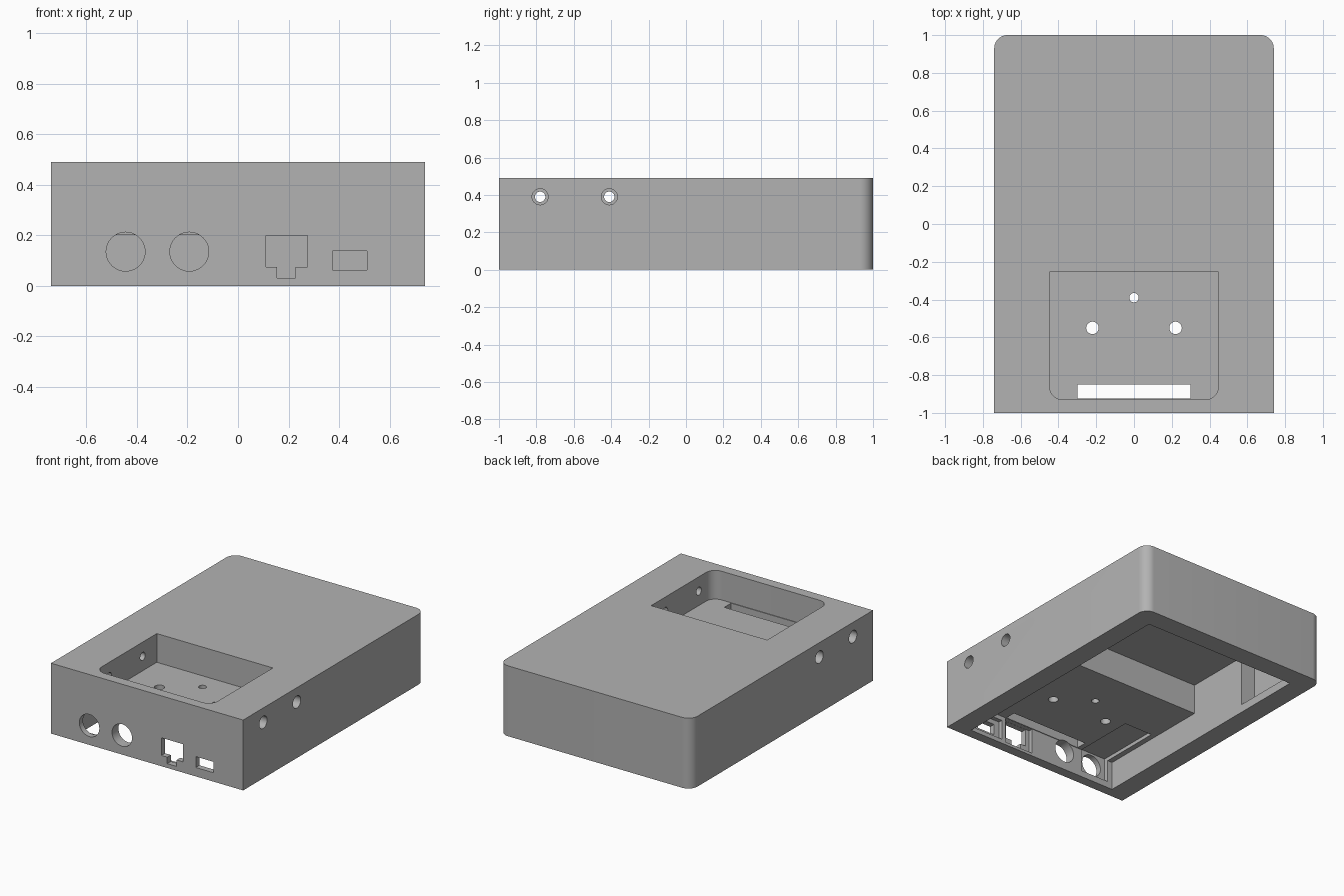
import bpy, bmesh, math
from mathutils import Vector

cube = bpy.data.objects.get("Cube")
if cube:
    bpy.data.objects.remove(cube, do_unlink=True)

grey = bpy.data.materials.new("matte_grey")
grey.use_nodes = True
COLOR = (0.45, 0.45, 0.45, 1)
grey.diffuse_color = COLOR
grey.node_tree.nodes["Principled BSDF"].inputs["Base Color"].default_value = COLOR


def prism(name, points, axis, lo, hi):
    """Extrude a 2D outline along an axis from lo to hi."""
    place = {"x": lambda u, v, w: (w, u, v),
             "y": lambda u, v, w: (u, w, v),
             "z": lambda u, v, w: (u, v, w)}[axis]
    bm = bmesh.new()
    face = bm.faces.new([bm.verts.new(place(u, v, lo)) for u, v in points])
    step = Vector(place(0, 0, hi - lo))
    extruded = bmesh.ops.extrude_face_region(bm, geom=[face])["geom"]
    bmesh.ops.translate(bm, vec=step, verts=[g for g in extruded if isinstance(g, bmesh.types.BMVert)])
    bmesh.ops.recalc_face_normals(bm, faces=bm.faces)
    mesh = bpy.data.meshes.new(name)
    bm.to_mesh(mesh)
    bm.free()
    mesh.materials.append(grey)
    obj = bpy.data.objects.new(name, mesh)
    bpy.context.collection.objects.link(obj)
    return obj


def rect(u0, u1, v0, v1):
    return [(u0, v0), (u1, v0), (u1, v1), (u0, v1)]


def circle(u, v, r, n=40):
    return [(u + r * math.cos(2 * math.pi * i / n), v + r * math.sin(2 * math.pi * i / n))
            for i in range(n)]


def round_end(half, square_v, round_v, r, n=10):
    """Rectangle whose two corners at round_v are rounded."""
    s = 1 if round_v > square_v else -1
    arc = [(half - r + r * math.cos(t), round_v - s * r + s * r * math.sin(t))
           for t in (math.pi / 2 * i / n for i in range(n + 1))]
    return [(half, square_v)] + arc + [(-u, v) for u, v in reversed(arc)] + [(-half, square_v)]


W, H = 0.74, 0.49           # half width and height of the case
INNER = 0.595               # half width of the cavity
FRONT = -0.93               # inside of the front wall
FLOOR, UNDER = 0.29, 0.20   # pocket floor and its underside

case = prism("case", round_end(W, -1, 1, 0.07), "z", 0, H)

# Open underside: deep at the back, shallow below the pocket
cavity = [(FRONT, -0.1), (0.86, -0.1), (0.86, 0.41), (-0.10, 0.41), (-0.10, UNDER), (FRONT, UNDER)]
cutters = [
    prism("cavity_cut", cavity, "x", -INNER, INNER),
    prism("pocket_cut", round_end(0.447, -0.255, FRONT, 0.07), "z", FLOOR, H + 0.1),
    prism("slot_cut", rect(-0.3, 0.3, -0.925, -0.85), "z", 0.15, 0.35),
    prism("centre_hole_cut", circle(0, -0.39, 0.025), "z", 0.1, 0.4),
    # Port openings through the front wall
    prism("network_port_cut", [(0.11, 0.198), (0.11, 0.075), (0.155, 0.075), (0.155, 0.03),
                               (0.228, 0.03), (0.228, 0.075), (0.275, 0.075), (0.275, 0.198)],
          "y", -1.1, -0.9),
    prism("small_port_cut", rect(0.375, 0.51, 0.062, 0.138), "y", -1.1, -0.9),
    # Recesses behind the ports
    prism("jack_recess_cut", rect(-0.557, -0.338, 0.045, 0.225), "y", -0.96, -0.49),
    prism("network_recess_cut", rect(0.08, 0.305, 0.02, 0.199), "y", -0.96, -0.9),
    prism("small_recess_cut", rect(0.335, 0.555, 0.03, 0.17), "y", -0.96, -0.9),
]
for x in (-0.445, -0.193):
    cutters.append(prism("round_port_cut", circle(x, 0.135, 0.077), "y", -1.1, -0.9))

for s in (-1, 1):
    cutters.append(prism("floor_hole_cut", circle(s * 0.22, -0.55, 0.033), "z", 0.1, 0.4))
    # Undercut in the rear of each side wall
    lo, hi = sorted((s * 0.55, s * 0.705))
    cutters.append(prism("side_recess_cut", rect(0.374, 0.855, 0.057, 0.405), "x", lo, hi))
    # Stepped screw holes from the sides into the pocket
    for y in (-0.78, -0.41):
        for r, inner in ((0.028, 0.42), (0.043, 0.59)):
            lo, hi = sorted((s * inner, s * 0.8))
            cutters.append(prism("screw_hole_cut", circle(y, 0.39, r, 32), "x", lo, hi))

for cutter in cutters:
    cutter.hide_render = True
    mod = case.modifiers.new(cutter.name, "BOOLEAN")
    mod.operation = "DIFFERENCE"
    mod.solver = "EXACT"
    mod.object = cutter

# Bake the cuts and drop the helpers
bpy.context.view_layer.update()
graph = bpy.context.evaluated_depsgraph_get()
baked = bpy.data.meshes.new_from_object(case.evaluated_get(graph))
case.modifiers.clear()
case.data = baked
baked.materials.clear()
baked.materials.append(grey)
for poly in baked.polygons:
    poly.material_index = 0
for cutter in cutters:
    bpy.data.objects.remove(cutter, do_unlink=True)

bpy.ops.object.select_all(action="DESELECT")
case.select_set(True)
bpy.context.view_layer.objects.active = case
bpy.ops.object.shade_smooth_by_angle(angle=math.radians(30))
